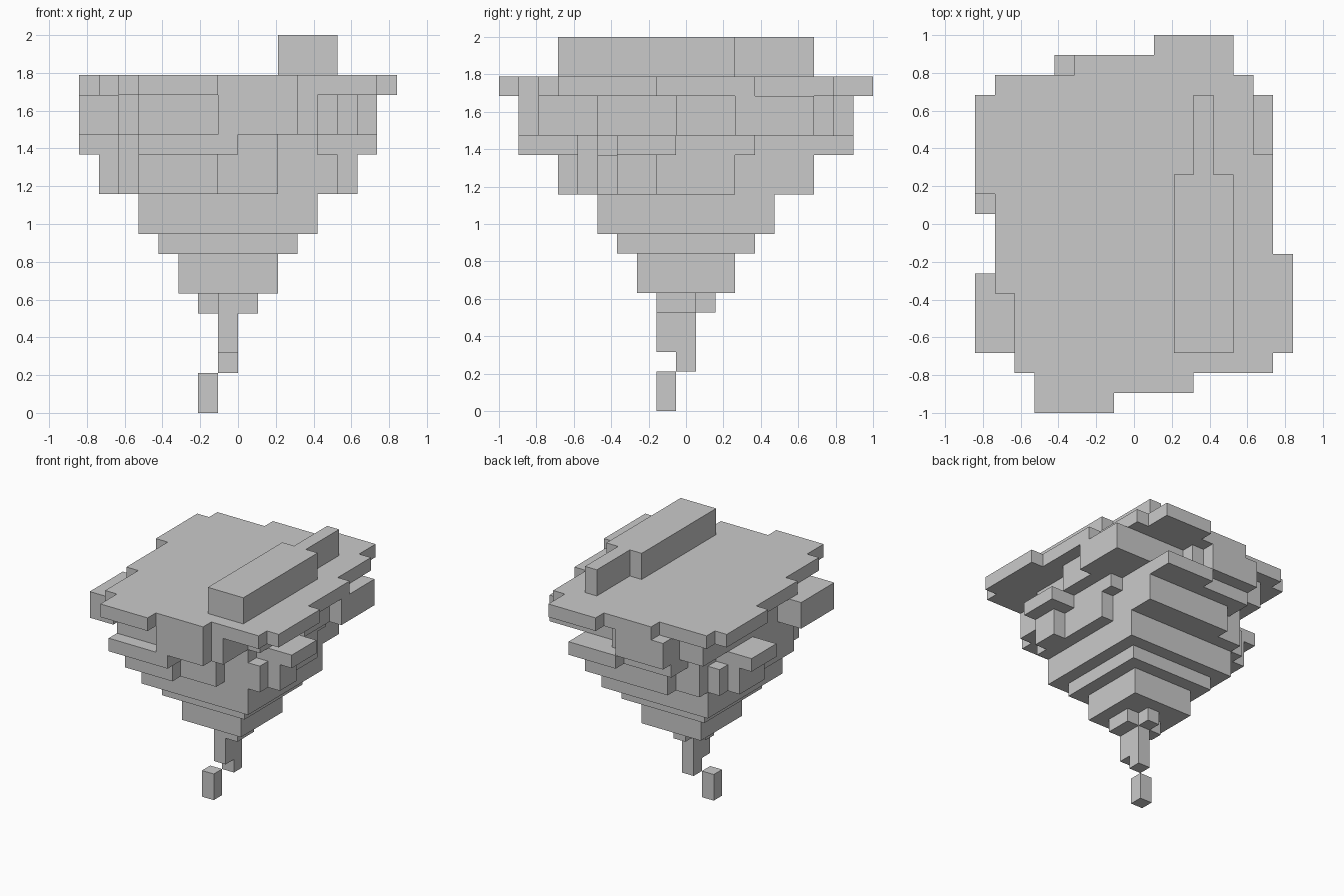
import bpy, bmesh
from math import radians
from mathutils import Vector

U = 2 / 19  # size of one cube
ORIGIN = Vector((-8 * U, -1, 0))

cube = bpy.data.objects.get("Cube")
if cube:
    bpy.data.objects.remove(cube, do_unlink=True)

stone = bpy.data.materials.new("stone_grey")
GREY = (0.59, 0.59, 0.59, 1)
stone.diffuse_color = GREY
stone.use_nodes = True
stone.node_tree.nodes["Principled BSDF"].inputs["Base Color"].default_value = GREY

parts = {}


def rect(x, y, width=1, depth=1):
    """Footprint of a box of cubes."""
    return x, y, width, depth


def square(side):
    """Footprint placed around the axis of the rock."""
    return rect((15 - side) // 2, (19 - side) // 2, side, side)


def bulge(core, side, start, end, reach=1):
    """Footprint growing out of one side of a core, from start to end."""
    x, y, width, depth = core
    span = end - start
    if side == "front":
        return rect(start, y - reach, span, reach)
    if side == "back":
        return rect(start, y + depth, span, reach)
    if side == "left":
        return rect(x + width, start, reach, span)
    return rect(x - reach, start, reach, span)


def part(name, low, height, *footprints):
    """Store the cubes of a part and return the level of its top."""
    parts[name] = {(i, j, k) for x, y, width, depth in footprints
                   for i in range(x, x + width)
                   for j in range(y, y + depth)
                   for k in range(low, low + height)}
    return low + height


# Hanging root and loose drop
level = part("loose_drop", 0, 2, rect(6, 8))
level = part("root_tip", level, 1, rect(7, 9))
level = part("root_stem", level, 2, rect(7, 8, depth=2))
level = part("root_collar", level, 1, rect(7, 8, 2, 2), rect(7, 10), rect(6, 9))

# Square tiers, each wider than the one below
for step, name in enumerate(("lower_tier", "thin_tier", "middle_tier")):
    level = part(name, level, 1 if name == "thin_tier" else 2, square(5 + 2 * step))

# Broad tier
core = rect(3, 5, 9, 10)
level = part("broad_tier", level, 2, core,
             bulge(core, "front", 3, 10), bulge(core, "front", 3, 7, 2),
             bulge(core, "back", 5, 12),
             bulge(core, "left", 5, 12), bulge(core, "left", 6, 8, 2),
             bulge(core, "right", 5, 14), bulge(core, "right", 10, 13, 2))

# Thin ledges over the same core
level = part("ledge_layer", level, 1, core,
             bulge(core, "front", 3, 10), bulge(core, "front", 3, 8, 4),
             bulge(core, "back", 8, 12, 3), bulge(core, "back", 4, 8, 2),
             bulge(core, "left", 9, 13), bulge(core, "left", 6, 9, 3),
             bulge(core, "right", 5, 13), bulge(core, "right", 10, 13, 3))

# Thick walls below the rim
core = rect(2, 4, 10, 12)
level = part("wall_layer", level, 2, core,
             bulge(core, "front", 3, 7, 2), bulge(core, "front", 7, 11, 3),
             bulge(core, "front", 11, 12, 2),
             bulge(core, "back", 4, 8, 2), bulge(core, "back", 8, 9),
             bulge(core, "left", 5, 9), bulge(core, "left", 9, 12, 2),
             bulge(core, "left", 12, 16, 3), bulge(core, "right", 3, 7, 2))

# Flat ground with a stepped outline
core = rect(2, 2, 12, 15)
level = part("ground_slab", level, 1, core,
             bulge(core, "front", 3, 11), bulge(core, "front", 3, 7, 2),
             bulge(core, "back", 5, 13), bulge(core, "back", 9, 13, 2),
             bulge(core, "left", 2, 13), bulge(core, "left", 3, 8, 2),
             bulge(core, "right", 6, 17), bulge(core, "right", 11, 16, 2))

# Raised block with a narrow tail
core = rect(10, 3, 3, 9)
part("raised_block", level, 2, core, bulge(core, "back", 11, 12, 4))

solid = set().union(*parts.values())


def skin(name, cells):
    """Outer faces of a group of cubes, merged into flat areas."""
    bm = bmesh.new()
    for cell in cells:
        for axis in range(3):
            for side in (0, 1):
                near = list(cell)
                near[axis] += 2 * side - 1
                if tuple(near) in solid:
                    continue
                ring = []
                for p, q in ((0, 0), (1, 0), (1, 1), (0, 1)):
                    corner = Vector(cell)
                    corner[axis] += side
                    corner[(axis + 1) % 3] += p
                    corner[(axis + 2) % 3] += q
                    ring.append(bm.verts.new(ORIGIN + corner * U))
                bm.faces.new(ring if side else ring[::-1])
    bmesh.ops.remove_doubles(bm, verts=bm.verts[:], dist=U / 100)
    bmesh.ops.dissolve_limit(bm, angle_limit=radians(1),
                             verts=bm.verts[:], edges=bm.edges[:])
    mesh = bpy.data.meshes.new(name)
    bm.to_mesh(mesh)
    bm.free()
    mesh.materials.append(stone)
    bpy.context.collection.objects.link(bpy.data.objects.new(name, mesh))


for name, cells in parts.items():
    skin(name, cells)
